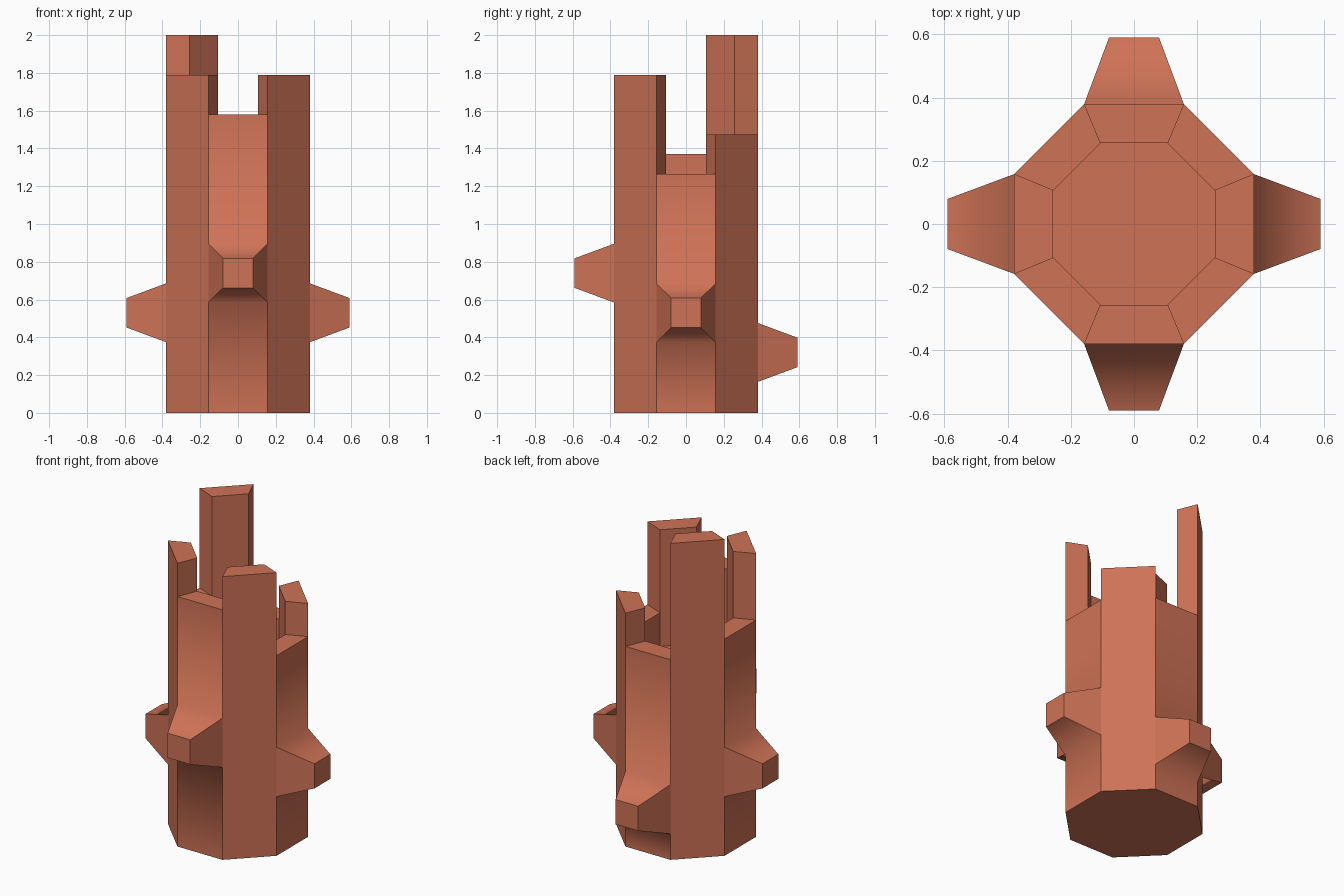
import bpy, bmesh, math
from mathutils import Vector

cube = bpy.data.objects.get("Cube")
if cube:
    bpy.data.objects.remove(cube, do_unlink=True)

OUTER, INNER, TIP = 0.38, 0.256, 0.59     # distances from the axis to flat sides
FLOOR = 1.053                             # height of the floor inside the walls
HALF = math.tan(math.pi / 8)              # half side length per unit distance
# Wall heights, anticlockwise from the left side (+x)
HEIGHTS = [1.265, 1.475, 1.265, 2.0, 1.37, 1.79, 1.58, 1.79]
# Middle height of the spike on each straight side
SPIKES = {0: 0.53, 2: 0.32, 4: 0.53, 6: 0.74}
UP = Vector((0, 0, 1))

bm = bmesh.new()
cache = {}


def vert(p):
    """Shared vertex at a point."""
    key = tuple(round(c, 4) for c in p)
    if key not in cache:
        cache[key] = bm.verts.new(p)
    return cache[key]


def face(points, direction):
    """Flat face turned towards a direction."""
    f = bm.faces.new([vert(p) for p in points])
    f.normal_update()
    if f.normal.dot(direction) < 0:
        f.normal_flip()
    return f


def axes(i):
    a = i * math.pi / 4
    return Vector((math.cos(a), math.sin(a), 0)), Vector((-math.sin(a), math.cos(a), 0))


def at(i, distance, side, z):
    """Point on side i: distance outwards, offset sideways, height."""
    n, t = axes(i)
    return n * distance + t * side + UP * z


def corners(i, distance, z):
    h = distance * HALF
    return at(i, distance, -h, z), at(i, distance, h, z)


def panel(i, distance, low, high, sign=1):
    a, b = corners(i, distance, low)
    c, d = corners(i, distance, high)
    return face((a, b, d, c), axes(i)[0] * sign)


soft_edges = []


def spiked_panel(i, top, mid):
    """Outer wall with a tapered block growing out of it."""
    n, t = axes(i)
    base, tip, w = 0.156, 0.078, 0.079
    panel(i, OUTER, 0, mid - base)
    panel(i, OUTER, mid + base, top)
    end = {(s, v): at(i, TIP, s * w, mid + v * tip) for s in (-1, 1) for v in (-1, 1)}
    root = {(s, v): at(i, OUTER, s * OUTER * HALF, mid + v * base)
            for s in (-1, 1) for v in (-1, 1)}
    face((end[-1, -1], end[1, -1], end[1, 1], end[-1, 1]), n)
    for k in (-1, 1):
        face((root[-1, k], root[1, k], end[1, k], end[-1, k]), UP * k)
        face((root[k, -1], root[k, 1], end[k, 1], end[k, -1]), t * k)
        soft_edges.append((vert(root[-1, k]), vert(root[1, k])))


# Eight wall segments: outside, inside, top and exposed ends
for i, top in enumerate(HEIGHTS):
    if i in SPIKES:
        spiked_panel(i, top, SPIKES[i])
    else:
        panel(i, OUTER, 0, top)
    panel(i, INNER, FLOOR, top, -1)
    o, q = corners(i, OUTER, top), corners(i, INNER, top)
    face((o[0], o[1], q[1], q[0]), UP)
    for k, side in ((0, -1), (1, 1)):
        low = HEIGHTS[(i + side) % 8]
        if low < top:
            face((o[k], q[k], corners(i, INNER, low)[k], corners(i, OUTER, low)[k]),
                 axes(i)[1] * side)

# Floor inside the walls, and the underside
face([corners(i, INNER, FLOOR)[0] for i in range(8)], UP)
face([corners(i, OUTER, 0)[0] for i in range(8)], -UP)

# Smooth only where the spikes blend into the wall
for f in bm.faces:
    f.smooth = True
for e in bm.edges:
    e.smooth = False
for pair in soft_edges:
    bm.edges.get(pair).smooth = True

mesh = bpy.data.meshes.new("octagonal_tower")
bm.to_mesh(mesh)
bm.free()
tower = bpy.data.objects.new("octagonal_tower", mesh)
bpy.context.collection.objects.link(tower)

# Terracotta colour
mat = bpy.data.materials.new("terracotta")
mat.use_nodes = True
colour = (0.62, 0.17, 0.093, 1)
mat.diffuse_color = colour
next(n for n in mat.node_tree.nodes
     if n.type == "BSDF_PRINCIPLED").inputs["Base Color"].default_value = colour
mesh.materials.append(mat)
